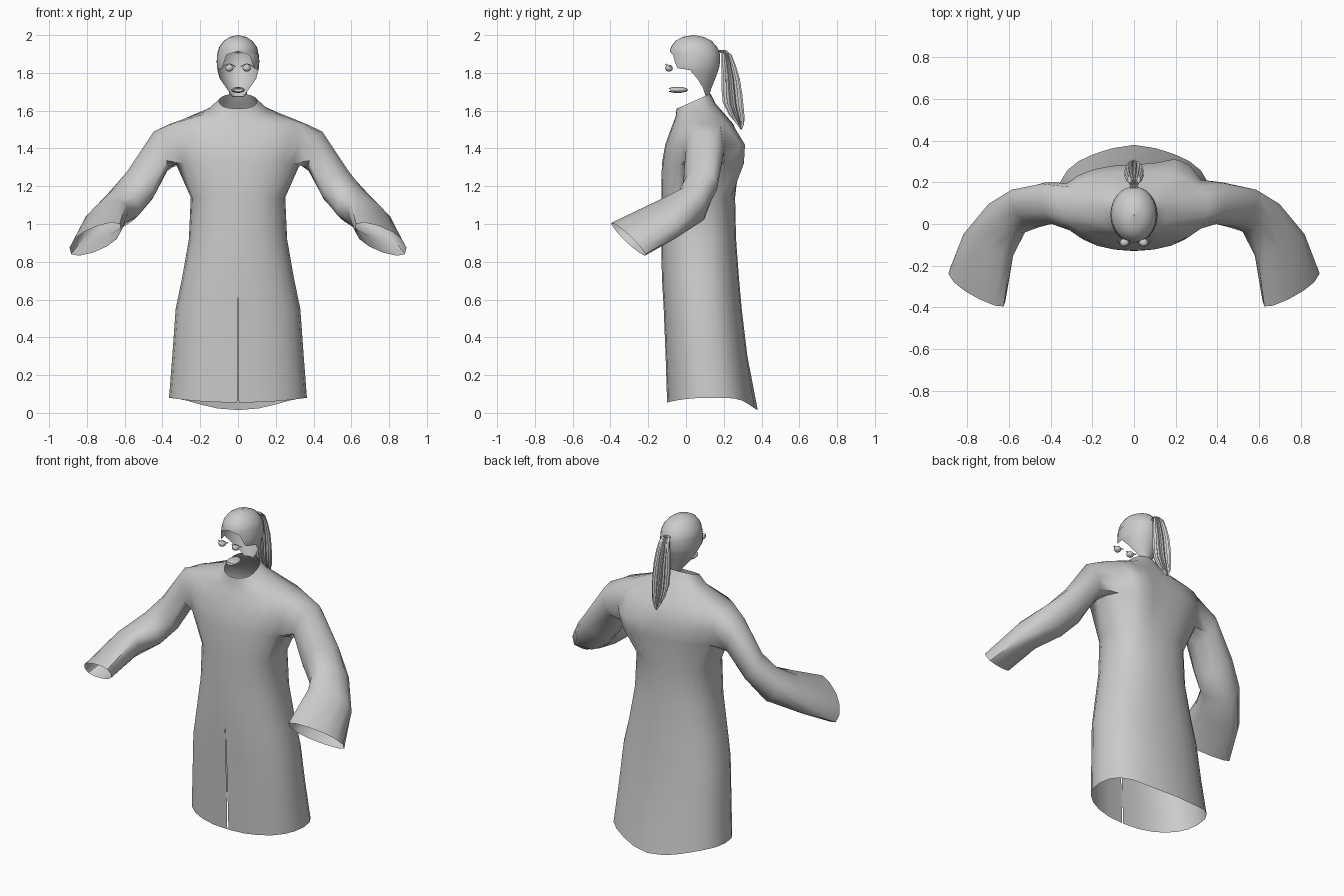
import bpy, bmesh, math
from mathutils import Vector

if "Cube" in bpy.data.objects:
    bpy.data.objects.remove(bpy.data.objects["Cube"])

grey = bpy.data.materials.new("plain_grey")
grey.diffuse_color = (0.6, 0.6, 0.6, 1)
grey.use_nodes = True
grey.node_tree.nodes["Principled BSDF"].inputs["Base Color"].default_value = grey.diffuse_color


def finish(bm, name, angle=40):
    bmesh.ops.remove_doubles(bm, verts=bm.verts, dist=0.0008)
    bmesh.ops.recalc_face_normals(bm, faces=bm.faces)
    me = bpy.data.meshes.new(name)
    bm.to_mesh(me)
    bm.free()
    me.materials.append(grey)
    ob = bpy.data.objects.new(name, me)
    bpy.context.collection.objects.link(ob)
    bpy.ops.object.select_all(action='DESELECT')
    ob.select_set(True)
    bpy.context.view_layer.objects.active = ob
    bpy.ops.object.shade_smooth_by_angle(angle=math.radians(angle))
    return ob


def loft(bm, rows, skip=lambda i, j: False):
    """Join rows of points (all the same length) with quads."""
    vs = [[bm.verts.new(p) for p in r] for r in rows]
    for i in range(len(vs) - 1):
        for j in range(len(vs[0]) - 1):
            if not skip(i, j):
                bm.faces.new((vs[i][j], vs[i][j + 1], vs[i + 1][j + 1], vs[i + 1][j]))
    return vs


def spow(v, p):
    return math.copysign(abs(v) ** p, v)


# ---- robe: lofted body, slit in front, sleeves bridged onto side holes ----
N = 24
# z, half width, front y, back y, tilt, slit half gap
BODY = [(0.07, .365, -.10, .36, 0, .004),
        (0.30, .348, -.108, .325, 0, .003),
        (0.55, .33, -.118, .295, 0, .002),
        (0.72, .295, -.128, .28, 0, 0),
        (0.92, .26, -.13, .265, 0, 0),
        (1.14, .25, -.13, .26, 0, 0),
        (1.32, .33, -.128, .28, 0, 0),
        (1.42, .365, -.11, .285, 0, 0),
        (1.53, .36, -.07, .25, 0, 0),
        (1.60, .155, -.055, .155, .34, 0),
        (1.65, .10, -.05, .13, .44, 0)]
rows = []
for i, (z, hw, yf, yb, tilt, gap) in enumerate(BODY):
    yc, d = (yf + yb) / 2, (yb - yf) / 2
    row = []
    for j in range(N + 1):
        t = 2 * math.pi * j / N
        x = hw * spow(math.sin(t), .9)
        y = yc - d * spow(math.cos(t), .85)
        if j in (0, N):
            x = gap if j == 0 else -gap
        zz = z + tilt * (y - .04)
        if i == 0:                       # wavy hem, dipping behind
            back = max(0, -math.cos(t))
            zz += .01 - .065 * back ** 4 - .025 * max(0, math.cos(t)) ** 2
            y += .02 * back ** 20
        if i in (6, 7) and 8 <= j <= 11:  # fold on one shoulder blade
            y += .05 if j in (9, 10) else .015
        row.append((x, y, zz))
    rows.append(row)

bm = bmesh.new()
loft(bm, rows, lambda i, j: i in (6, 7) and (4 <= j <= 7 or 16 <= j <= 19))
bmesh.ops.remove_doubles(bm, verts=bm.verts, dist=.0008)

# sleeve rings: centre, upward half axis, outward half axis
SLEEVE = [((.41, .10, 1.385), (.035, .01, .105), (.015, .10, -.01)),
          ((.52, .075, 1.205), (.065, .02, .075), (.035, .09, -.02)),
          ((.61, .03, 1.10), (.05, .0, .085), (.07, .075, -.035)),
          ((.70, -.10, 1.025), (.0, -.02, .09), (.12, .05, -.04)),
          ((.755, -.305, .92), (-.015, -.058, .072), (.137, .067, -.045))]
for s in (1, -1):
    loop = [e for e in bm.edges if e.is_boundary and
            all(1.3 < v.co.z < 1.56 and v.co.x * s > .1 for v in e.verts)]
    for c, u, w in SLEEVE:
        ring = []
        for k in range(12):
            a = 2 * math.pi * k / 12
            p = Vector(c) + Vector(u) * spow(math.cos(a), .85) + Vector(w) * spow(math.sin(a), .9)
            ring.append(bm.verts.new((p.x * s, p.y, p.z)))
        edges = [bm.edges.new((ring[k], ring[(k + 1) % 12])) for k in range(12)]
        bmesh.ops.bridge_loops(bm, edges=loop + edges)
        loop = edges
finish(bm, "robe", 50)

# ---- hair cap: rows run around the head, leaving the face open ----
# z, half width, front y, back y, y where the hair begins
CAP = [(2.0, .002, .04, .044, None),
       (1.99, .045, -.02, .095, None),
       (1.97, .075, -.055, .135, None),
       (1.94, .098, -.078, .162, None),
       (1.915, .107, -.086, .175, None),
       (1.895, .111, -.09, .18, -.068),
       (1.86, .113, -.092, .18, -.06),
       (1.825, .111, -.092, .175, -.045),
       (1.815, .109, -.09, .172, .02),
       (1.77, .098, -.07, .155, .06),
       (1.72, .068, -.02, .135, .09),
       (1.675, .04, .03, .12, .105)]
rows = []
for z, hw, yf, yb, start in CAP:
    yc, d = (yf + yb) / 2, (yb - yf) / 2
    t0 = 0 if start is None else math.acos((yc - start) / d)
    ts = [t0 + (2 * math.pi - 2 * t0) * j / 28 for j in range(29)]
    rows.append([(hw * math.sin(t), yc - d * math.cos(t), z) for t in ts])
bm = bmesh.new()
loft(bm, rows)
finish(bm, "hair_cap", 60)

# ---- ponytail: ridged strand bundle ----
# y, z, half width, half depth
TAIL = [(.165, 1.905, .015, .018), (.195, 1.92, .02, .018), (.215, 1.90, .03, .026),
        (.225, 1.85, .038, .036), (.237, 1.78, .043, .045), (.243, 1.70, .045, .052),
        (.25, 1.63, .042, .052), (.268, 1.57, .032, .04), (.285, 1.53, .018, .02),
        (.292, 1.50, .003, .003)]
rows = []
for i, (y, z, hw, hd) in enumerate(TAIL):
    row = []
    for j in range(33):
        a = 2 * math.pi * j / 32
        r = 1.08 if j % 2 else .86
        row.append((hw * r * math.sin(a), y - hd * r * math.cos(a),
                    z + (.25 * hd * math.cos(a) if i > 1 else 0)))
    rows.append(row)
bm = bmesh.new()
loft(bm, rows)
finish(bm, "ponytail", 30)


# ---- face pieces ----
def ball(name, centre, size, keep=lambda c: True):
    bm = bmesh.new()
    bmesh.ops.create_uvsphere(bm, u_segments=16, v_segments=10, radius=1)
    drop = [f for f in bm.faces if not keep(f.calc_center_median())]
    bmesh.ops.delete(bm, geom=drop, context='FACES')
    for v in bm.verts:
        v.co = Vector([c + k * q for c, k, q in zip(centre, size, v.co)])
    return finish(bm, name, 60)


for s, side in ((1, "left"), (-1, "right")):
    ball(side + "_eye", (.046 * s, -.09, 1.825), (.022, .02, .018))
    # thin arched lash strip above each eye
    top, low = [], []
    for k in range(9):
        q = k / 4 - 1
        x, y = s * (.047 + .034 * q), -.105 + .03 * q * q
        z = 1.846 - .014 * q * q
        top.append((x, y, z + .003))
        low.append((x, y - .006, z - .003))
    bm = bmesh.new()
    loft(bm, [top, low])
    finish(bm, side + "_lashes")

# mouth: flattened cup open to the front
ball("mouth", (0, -.045, 1.71), (.036, .056, .016), lambda c: c.y > -.75)
